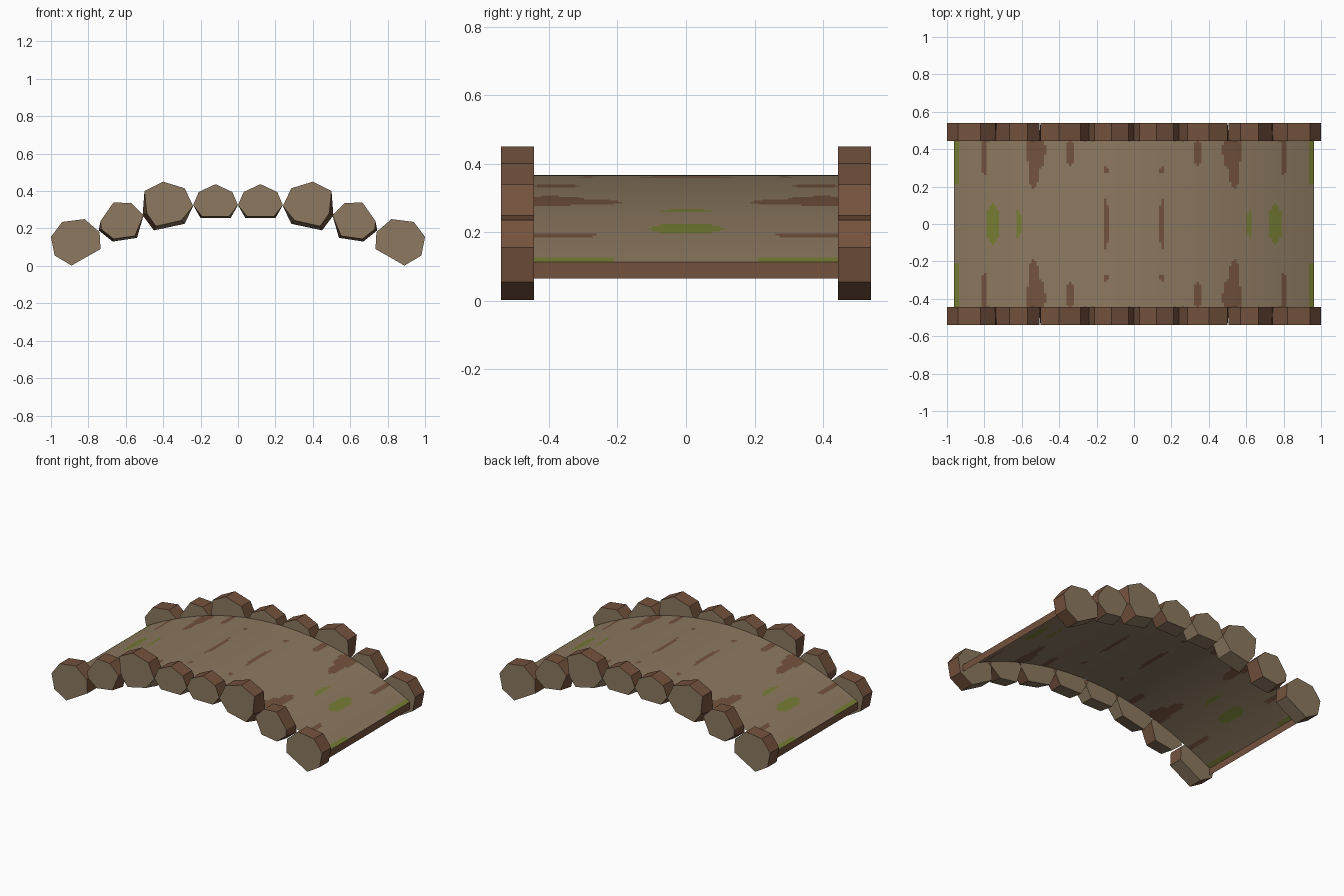
import bpy, bmesh
from mathutils import Vector

if "Cube" in bpy.data.objects:
    bpy.data.objects.remove(bpy.data.objects["Cube"])


def material(name, rgb):
    m = bpy.data.materials.new(name)
    m.diffuse_color = (*rgb, 1)
    m.use_nodes = True
    m.node_tree.nodes["Principled BSDF"].inputs["Base Color"].default_value = m.diffuse_color
    return m


TAN = material("tan_stone", (0.262, 0.191, 0.117))
BROWN = material("brown_stone", (0.174, 0.084, 0.047))
GREEN = material("moss_green", (0.181, 0.202, 0.034))


def finish(bm, name, recalc=True):
    if recalc:
        bmesh.ops.recalc_face_normals(bm, faces=bm.faces)
    me = bpy.data.meshes.new(name)
    bm.to_mesh(me)
    bm.free()
    for m in (TAN, BROWN, GREEN):
        me.materials.append(m)
    ob = bpy.data.objects.new(name, me)
    bpy.context.collection.objects.link(ob)
    return ob


# Kerb stones: half-bridge outlines in x, z (x is mirrored); number = bottom taper
STONES = [
    ([(1.0, .155), (.94, .235), (.82, .25), (.74, .18), (.735, .09),
      (.89, .002), (.98, .055)], 0.0),
    ([(.745, .19), (.735, .24), (.665, .34), (.57, .335), (.505, .27),
      (.54, .15), (.67, .13)], .015),
    ([(.50, .40), (.40, .45), (.285, .415), (.24, .32), (.285, .225),
      (.45, .19), (.51, .27)], .025),
    ([(.24, .325), (.21, .395), (.12, .437), (.03, .395), (.0, .325),
      (.04, .255), (.20, .255)], .012),
]
Y_IN, Y_OUT = 0.443, 0.54


def kerb_stone(name, outline, taper, sx, sy):
    bm = bmesh.new()
    n = len(outline)
    cx = sum(p[0] for p in outline) / n
    cz = sum(p[1] for p in outline) / n
    inner, outer = [], []
    for x, z in outline:
        inner.append(bm.verts.new((sx * x, sy * Y_IN, z)))
        d = Vector((cx - x, cz - z)).normalized() * (taper if z < cz - .03 else 0)
        outer.append(bm.verts.new((sx * (x + d.x), sy * Y_OUT, z + d.y)))
    bm.faces.new(inner)
    bm.faces.new(outer)
    for i in range(n):
        j = (i + 1) % n
        bm.faces.new((inner[i], inner[j], outer[j], outer[i]))
    bmesh.ops.recalc_face_normals(bm, faces=bm.faces)
    # brown rims, tan ends and undersides
    for f in bm.faces:
        nrm = f.normal
        under = nrm.z < -.5 and nrm.x * sx < .3
        f.material_index = 0 if abs(nrm.y) > .8 or under else 1
    finish(bm, name)


for sy, side in ((-1, "front"), (1, "back")):
    for sx, end in ((-1, "left"), (1, "right")):
        for k, (outline, taper) in enumerate(STONES):
            kerb_stone(f"kerb_stone_{side}_{end}_{k + 1}", outline, taper, sx, sy)

# Deck marks as ellipses in |x|, |y|: centre x, centre y, half width, half length
STAINS = [(.525, .40, .052, .12), (.535, .31, .032, .12), (.34, .38, .024, .07),
          (.15, 0, .014, .14), (.15, .29, .012, .02), (.80, .37, .016, .12)]
MOSS = [(.755, 0, .036, .11), (.617, 0, .012, .08), (.95, .34, .018, .14)]


def in_mark(marks, x, y):
    return any(((x - a) / w) ** 2 + ((y - b) / l) ** 2 < 1 for a, b, w, l in marks)


# Arched deck: a single sheet with a short vertical lip at each end
HALF, NX, NY, WIDE = .962, 144, 72, .447
bm = bmesh.new()
cols = []
for i in range(NX + 1):
    x = -HALF + 2 * HALF * i / NX
    cols.append([bm.verts.new((x, -WIDE + 2 * WIDE * j / NY, .367 - .275 * x * x))
                 for j in range(NY + 1)])
for i in range(NX):
    for j in range(NY):
        f = bm.faces.new((cols[i][j], cols[i + 1][j],
                          cols[i + 1][j + 1], cols[i][j + 1]))
        f.smooth = True
        c = f.calc_center_median()
        if in_mark(MOSS, abs(c.x), abs(c.y)):
            f.material_index = 2
        elif in_mark(STAINS, abs(c.x), abs(c.y)):
            f.material_index = 1
finish(bm, "arched_deck", recalc=False)

for s, end in ((-1, "left"), (1, "right")):
    bm = bmesh.new()
    pts = [(-s * WIDE, .065), (s * WIDE, .065), (s * WIDE, .113), (-s * WIDE, .113)]
    f = bm.faces.new([bm.verts.new((s * HALF, y, z)) for y, z in pts])
    f.material_index = 1
    finish(bm, f"deck_lip_{end}", recalc=False)
